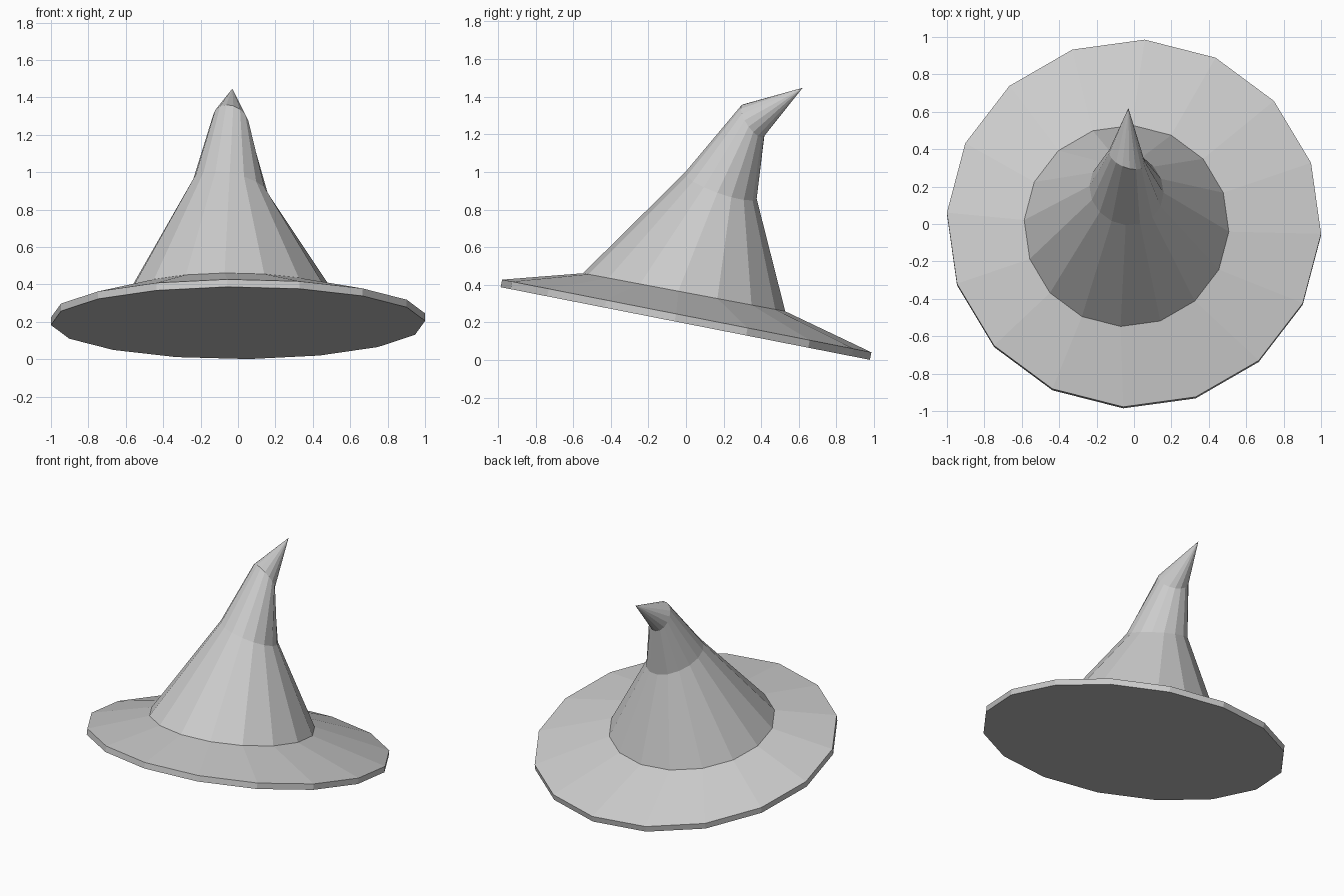
import bpy, bmesh
from math import cos, sin, pi, radians
from mathutils import Vector

cube = bpy.data.objects.get("Cube")
if cube:
    bpy.data.objects.remove(cube)

SIDES = 16
TURN = radians(-3.3)

felt = bpy.data.materials.new("grey felt")
felt.use_nodes = True
grey = (0.6, 0.6, 0.6, 1)
felt.diffuse_color = grey
felt.node_tree.nodes["Principled BSDF"].inputs["Base Color"].default_value = grey


def ring(bm, centre, normal, radius):
    """Regular ring of vertices, tilted so that its axis follows normal."""
    tilt = Vector((0, 0, 1)).rotation_difference(Vector(normal))
    angles = [TURN + 2 * pi * i / SIDES for i in range(SIDES)]
    return [bm.verts.new(Vector(centre) + tilt @ Vector((radius * cos(a), radius * sin(a), 0)))
            for a in angles]


def bridge(bm, low, high):
    for i in range(SIDES):
        j = (i + 1) % SIDES
        bm.faces.new((low[i], low[j], high[j], high[i]))


def finish(bm, name):
    bmesh.ops.recalc_face_normals(bm, faces=bm.faces)
    mesh = bpy.data.meshes.new(name)
    bm.to_mesh(mesh)
    bm.free()
    mesh.materials.append(felt)
    obj = bpy.data.objects.new(name, mesh)
    bpy.context.collection.objects.link(obj)


# Tilted brim, crown bend and tip as (centre, normal, radius)
BRIM_AXIS = (0, 0.193, 0.981)
underside = ((0, -0.004, 0.194), BRIM_AXIS, 1.002)
rim = ((0, 0.004, 0.234), BRIM_AXIS, 1.002)
crown_base = ((-0.04, -0.01, 0.36), (0, 0.185, 0.983), 0.548)
crown_bend = ((-0.04, 0.185, 0.927), (0.225, 0.36, 1), 0.203)
crown_top = ((-0.038, 0.355, 1.272), (0.37, 0.83, 0.54), 0.103)
apex = (-0.03, 0.62, 1.447)

# Whole hat as one closed skin
bm = bmesh.new()
rings = [ring(bm, *r) for r in (underside, rim, crown_base, crown_bend, crown_top)]
bm.faces.new(rings[0])
for low, high in zip(rings, rings[1:]):
    bridge(bm, low, high)
tip = bm.verts.new(apex)
for i in range(SIDES):
    bm.faces.new((rings[-1][i], rings[-1][(i + 1) % SIDES], tip))
finish(bm, "pointed_hat")
